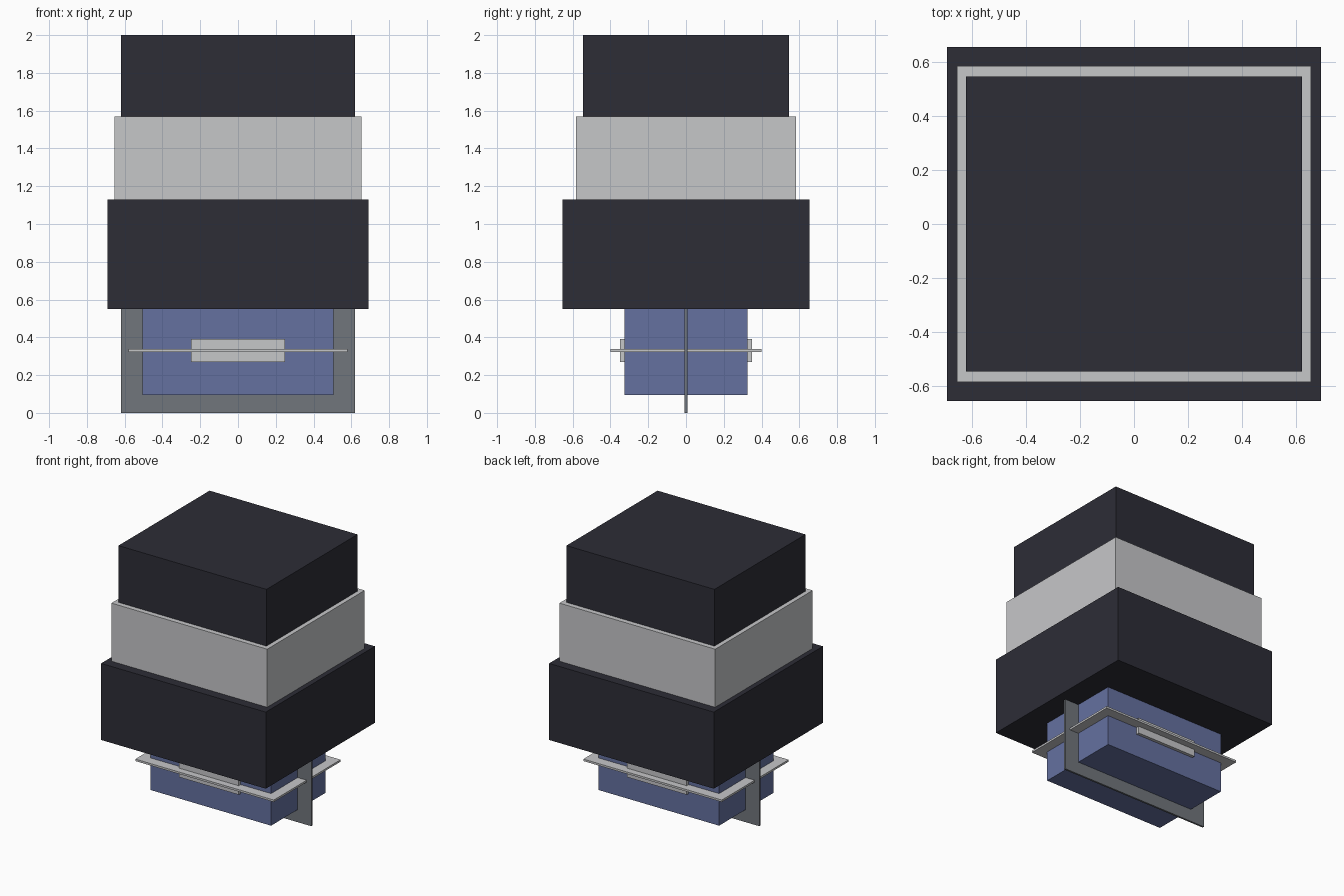
import bpy

cube = bpy.data.objects.get("Cube")
if cube:
    bpy.data.objects.remove(cube, do_unlink=True)


def material(name, rgb):
    mat = bpy.data.materials.new(name)
    mat.use_nodes = True
    mat.diffuse_color = (*rgb, 1)
    mat.node_tree.nodes["Principled BSDF"].inputs["Base Color"].default_value = (*rgb, 1)
    return mat


def box(name, half_x, half_y, bottom, top, mat, y=0):
    bpy.ops.mesh.primitive_cube_add(size=2, location=(0, y, (bottom + top) / 2))
    obj = bpy.context.object
    obj.name = name
    obj.scale = (half_x, half_y, (top - bottom) / 2)
    bpy.ops.object.transform_apply(location=False, rotation=False, scale=True)
    obj.data.materials.append(mat)
    return obj


charcoal = material("charcoal", (0.026, 0.026, 0.037))
light_grey = material("light grey", (0.565, 0.571, 0.584))
mid_grey = material("mid grey", (0.165, 0.181, 0.202))
blue = material("slate blue", (0.13, 0.165, 0.352))

# Stepped upper body
box("lower_block", 0.69, 0.653, 0.55, 1.13, charcoal)
box("middle_band", 0.653, 0.583, 1.13, 1.57, light_grey)
box("top_block", 0.62, 0.545, 1.57, 2.0, charcoal)

# Core with upright fin and level shelf passing through it
box("core", 0.505, 0.325, 0.095, 0.55, blue)
box("upright_fin", 0.62, 0.007, 0, 0.55, mid_grey)
box("level_shelf", 0.58, 0.40, 0.323, 0.338, light_grey)

# Raised panels on the front and back of the core
for name, side in (("front_panel", -1), ("back_panel", 1)):
    box(name, 0.25, 0.0125, 0.27, 0.39, light_grey, y=side * 0.336)
